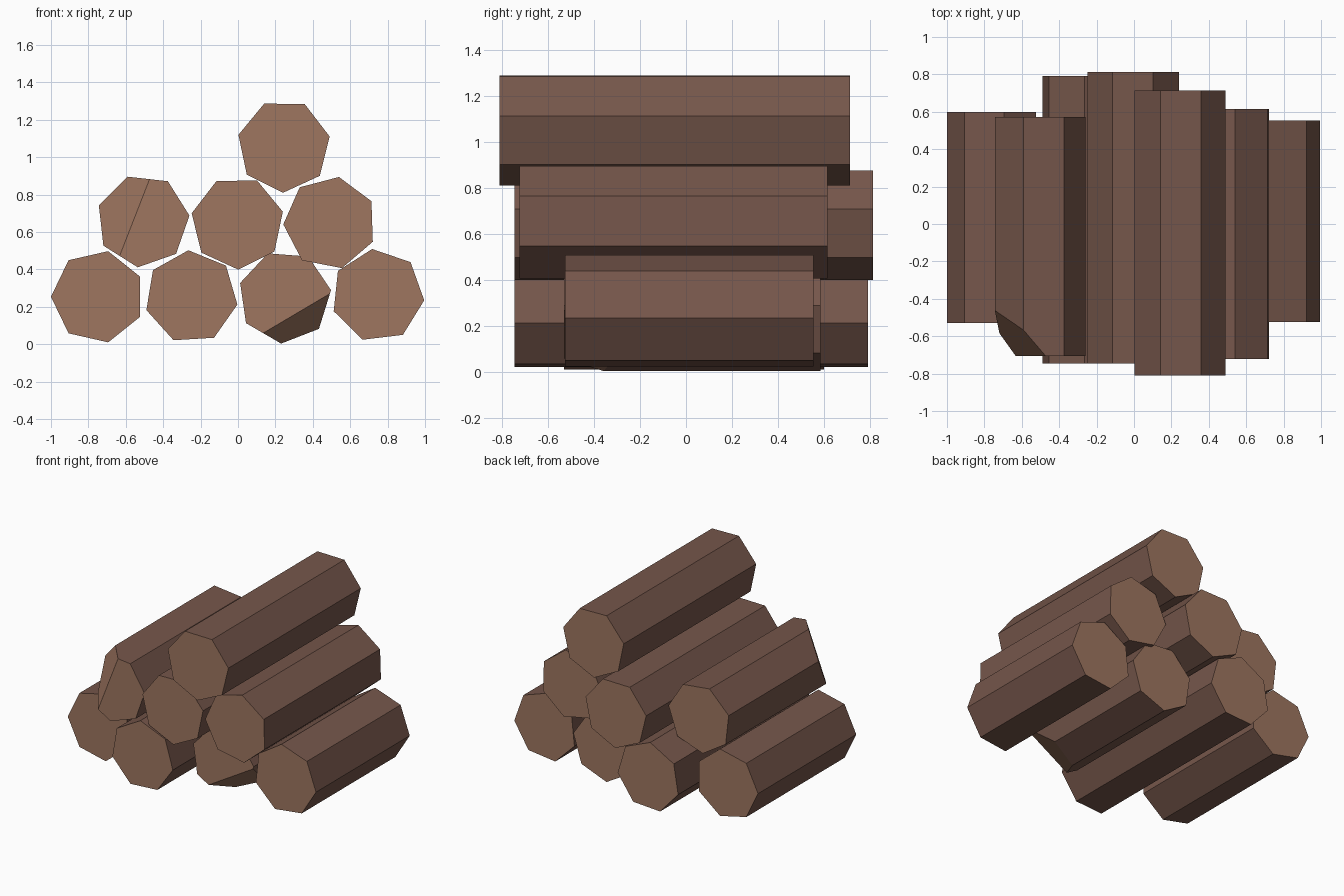
import bpy
import bmesh
from math import cos, sin, radians, tau
from mathutils import Vector

cube = bpy.data.objects.get("Cube")
if cube:
    bpy.data.objects.remove(cube, do_unlink=True)

SIDES = 7
RADIUS = 0.25


def make_material(name, rgb):
    mat = bpy.data.materials.new(name)
    mat.use_nodes = True
    color = (*rgb, 1.0)
    mat.diffuse_color = color
    mat.node_tree.nodes["Principled BSDF"].inputs["Base Color"].default_value = color
    return mat


bark = make_material("dark_bark", (0.180, 0.094, 0.070))
wood = make_material("cut_wood", (0.342, 0.180, 0.117))


def make_log(name, x, z, turn, front, back, chop=None):
    """Seven-sided log along y; chop is three points on a slanted cut plane."""
    bm = bmesh.new()
    angles = [radians(turn) + tau * i / SIDES for i in range(SIDES)]
    rim = [bm.verts.new((x + RADIUS * cos(a), front, z + RADIUS * sin(a))) for a in angles]
    end = bm.faces.new(rim)
    grown = bmesh.ops.extrude_face_region(bm, geom=[end], use_keep_orig=True)
    moved = [v for v in grown["geom"] if isinstance(v, bmesh.types.BMVert)]
    bmesh.ops.translate(bm, verts=moved, vec=(0, back - front, 0))

    # Slice off the chopped corner and close it
    if chop:
        a, b, c = map(Vector, chop)
        normal = (b - a).cross(c - a)
        if normal.dot(Vector((x, 0, z)) - a) > 0:
            normal.negate()
        bmesh.ops.bisect_plane(bm, geom=bm.verts[:] + bm.edges[:] + bm.faces[:],
                               plane_co=a, plane_no=normal, clear_outer=True)
        bmesh.ops.holes_fill(bm, edges=[e for e in bm.edges if e.is_boundary], sides=0)

    # Bare wood wherever a face looks along the log
    bmesh.ops.recalc_face_normals(bm, faces=bm.faces[:])
    bm.normal_update()
    for face in bm.faces:
        face.material_index = int(abs(face.normal.y) > 0.1)
    mesh = bpy.data.meshes.new(name)
    bm.to_mesh(mesh)
    bm.free()
    mesh.materials.append(bark)
    mesh.materials.append(wood)
    bpy.context.collection.objects.link(bpy.data.objects.new(name, mesh))


# Bottom row
make_log("bottom_log_outer_right", -0.75, 0.254, 180, -0.53, 0.60)
make_log("bottom_log_inner_right", -0.25, 0.253, 93.5, -0.745, 0.79)
make_log("bottom_log_inner_left", 0.25, 0.253, -94.5, -0.53, 0.585,
         chop=[(0.135, -0.53, 0.06), (0.49, -0.53, 0.27), (0.23, -0.36, 0.005)])
make_log("bottom_log_outer_left", 0.747, 0.261, -6, -0.525, 0.553)

# Middle row
make_log("middle_log_right", -0.508, 0.66, 6.4, -0.705, 0.572,
         chop=[(-0.47, -0.705, 0.89), (-0.63, -0.705, 0.48), (-0.745, -0.46, 0.745)])
make_log("middle_log_centre", -0.003, 0.649, -89, -0.745, 0.812)
make_log("middle_log_left", 0.492, 0.649, 79, -0.723, 0.615)

# Top log
make_log("top_log", 0.245, 1.06, -91, -0.81, 0.713)
